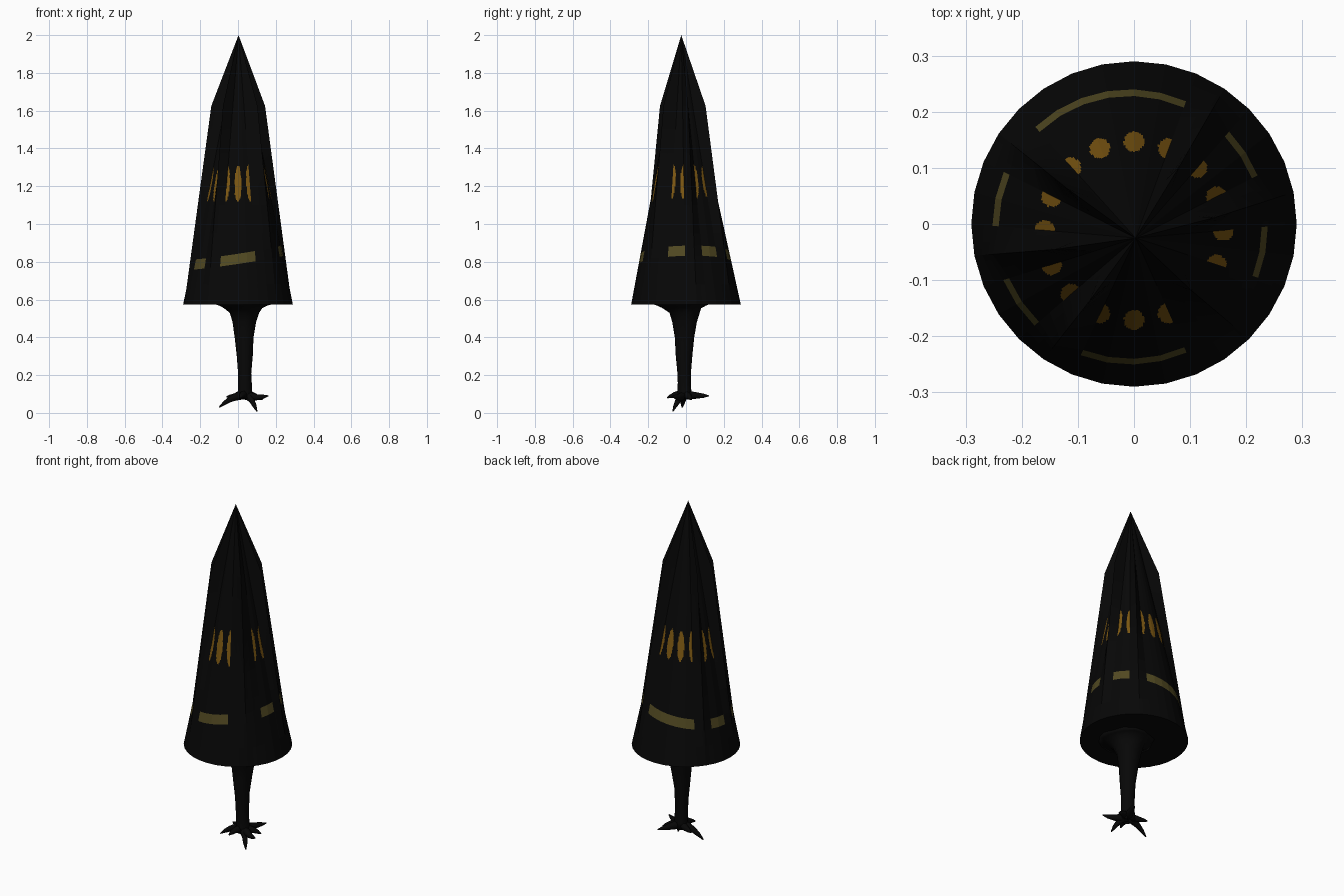
import bpy, bmesh, math, random
from mathutils import Vector

if "Cube" in bpy.data.objects:
    bpy.data.objects.remove(bpy.data.objects["Cube"])

random.seed(4)

def material(name, rgb):
    m = bpy.data.materials.new(name)
    m.diffuse_color = (*rgb, 1)
    m.use_nodes = True
    m.node_tree.nodes["Principled BSDF"].inputs["Base Color"].default_value = m.diffuse_color
    return m

BLACK = material("charcoal black", (0.0022, 0.0022, 0.0022))
OLIVE = material("dull olive yellow", (0.085, 0.068, 0.016))
AMBER = material("dark amber", (0.20, 0.095, 0.006))

def finish(name, bm, mats):
    bmesh.ops.recalc_face_normals(bm, faces=bm.faces)
    me = bpy.data.meshes.new(name)
    bm.to_mesh(me)
    bm.free()
    for m in mats:
        me.materials.append(m)
    ob = bpy.data.objects.new(name, me)
    bpy.context.collection.objects.link(ob)
    return ob

# ---- folded canopy: a cone with pleats standing out as ridges ----
PLEATS = [(0, 22.5), (45, 67.5), (135, 157.5), (180, 202.5), (225, 247.5), (292.5, 337.5)]
SIDES = 32
SUB = 9
BASE_Z, SHOULDER_Z = 0.575, 1.625
APEX = Vector((0.003, -0.025, 2.0))

def direction(deg):
    return Vector((math.cos(math.radians(deg)), math.sin(math.radians(deg)), 0))

def on_cone(deg, z):
    base = direction(deg) * 0.29 + Vector((0, 0, BASE_Z))
    return base.lerp(APEX, (z - BASE_Z) / (APEX.z - BASE_Z))

def find_pleat(deg):
    return next((p for p in PLEATS if p[0] < deg < p[1]), None)

def control_column(i):
    deg = 360 * i / SIDES
    shoulder = on_cone(deg, SHOULDER_Z)
    pleat = find_pleat(deg)
    if pleat:
        mid = sum(pleat) / 2
        ridge = direction(mid) * 0.145 + Vector((0.001, -0.017, SHOULDER_Z))
        edge = on_cone(pleat[0] if deg < mid else pleat[1], SHOULDER_Z)
        shoulder = ridge.lerp(edge, abs(deg - mid) / (mid - pleat[0]))
    return [on_cone(deg, BASE_Z), shoulder]

COLS = [control_column(i) for i in range(SIDES)]

def canopy_point(k, z):
    i, f = divmod(k, SUB)
    lo, hi = [a.lerp(b, f / SUB) for a, b in zip(COLS[i % SIDES], COLS[(i + 1) % SIDES])]
    return lo.lerp(hi, (z - BASE_Z) / (SHOULDER_Z - BASE_Z))

DOTS = [direction(22.5 * j) * 0.159 + Vector((0, -0.012, 0)) for j in range(16)]
N = SIDES * SUB
BAND = (0.795, 0.849)
ROWS = [BASE_Z, 0.68, *BAND, 0.95] + [1.10 + 0.009 * j for j in range(32)] + [1.5, SHOULDER_Z]
bm = bmesh.new()
grid = []
for z in ROWS:
    row = []
    for k in range(N):
        # the painted band is slightly tilted, so its rows follow it
        dz = 0.037 * math.cos(math.radians(360 * k / N - 10)) if z in BAND else 0
        row.append(bm.verts.new(canopy_point(k, z + dz)))
    grid.append(row)
tip_vert = bm.verts.new(APEX)
for j in range(len(ROWS) - 1):
    for k in range(N):
        n = (k + 1) % N
        f = bm.faces.new((grid[j][k], grid[j][n], grid[j + 1][n], grid[j + 1][k]))
        if find_pleat(360 * (k + 0.5) / N):
            continue
        c = f.calc_center_median()
        if ROWS[j] == BAND[0]:
            f.material_index = 1
        elif 1.1 < c.z < 1.4 and min((c.xy - d.xy).length for d in DOTS) < 0.018:
            f.material_index = 2
for k in range(N):
    bm.faces.new((grid[-1][k], grid[-1][(k + 1) % N], tip_vert))
bm.faces.new(list(reversed(grid[0])))
finish("canopy", bm, [BLACK, OLIVE, AMBER])

# ---- tapered tubes for trunk and roots ----
def tube(name, path, sides, jitter=0.0, flat=False):
    # path rows: x, y, z, radius; rings are level when flat
    bm = bmesh.new()
    pts = [Vector(p[:3]) for p in path]
    rings = []
    for i, p in enumerate(pts):
        d = pts[min(i + 1, len(pts) - 1)] - pts[max(i - 1, 0)]
        q = Vector((0, 0, 1)).rotation_difference(Vector((0, 0, 1)) if flat else d.normalized())
        ring = []
        for k in range(sides):
            a = 2 * math.pi * k / sides
            r = path[i][3] * (1 + random.uniform(-jitter, jitter))
            ring.append(bm.verts.new(p + q @ Vector((r * math.cos(a), r * math.sin(a), 0))))
        rings.append(ring)
    for lo, hi in zip(rings, rings[1:]):
        for k in range(sides):
            n = (k + 1) % sides
            bm.faces.new((lo[k], lo[n], hi[n], hi[k]))
    bm.faces.new(rings[0])
    bm.faces.new(rings[-1])
    ob = finish(name, bm, [BLACK])
    for p in ob.data.polygons:
        p.use_smooth = True
    return ob

# trunk flaring into the underside of the canopy
tube("trunk", [(0.038, -0.008, 0.075, 0.040), (0.037, -0.008, 0.11, 0.037),
               (0.036, -0.010, 0.16, 0.035), (0.036, -0.010, 0.21, 0.036),
               (0.034, -0.010, 0.30, 0.042), (0.033, -0.008, 0.40, 0.052),
               (0.034, -0.006, 0.48, 0.065), (0.034, -0.010, 0.53, 0.080),
               (0.032, -0.018, 0.555, 0.102), (0.030, -0.025, 0.568, 0.125),
               (0.030, -0.028, 0.577, 0.15)], 16, 0.06, True)

# roots: each tip, with a bend half way
ROOTS = [((0.10, -0.07, 0.008), 0.02), ((-0.10, -0.02, 0.03), 0.015), ((0.16, -0.07, 0.09), -0.01),
         ((0.10, 0.12, 0.09), 0.0), ((-0.06, 0.04, 0.085), 0.0), ((0.01, -0.10, 0.08), 0.008),
         ((0.13, 0.03, 0.07), 0.008)]
base = Vector((0.037, -0.008, 0.095))
for i, (tip, bend) in enumerate(ROOTS):
    tip = Vector(tip)
    path = []
    for t, r in ((0, 0.024), (0.3, 0.021), (0.55, 0.016), (0.8, 0.011), (1, 0.003)):
        p = base.lerp(tip, t)
        p.z += bend * math.sin(math.pi * t)
        path.append((*p, r))
    tube(f"root_{i + 1}", path, 7, 0.1)
